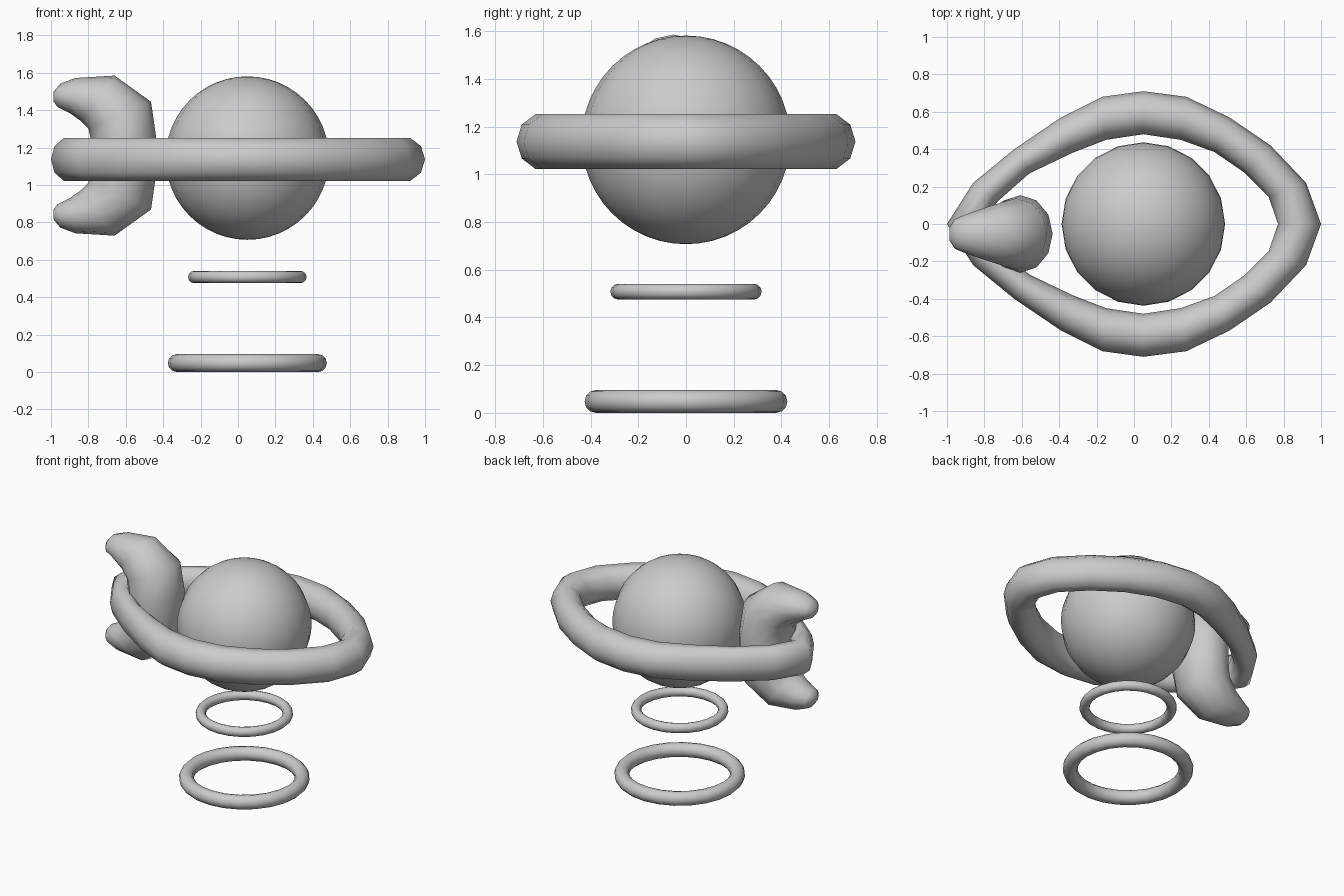
import bpy, bmesh, math
from mathutils import Vector

if "Cube" in bpy.data.objects:
    bpy.data.objects.remove(bpy.data.objects["Cube"])

CX = 0.05  # shared axis of ball and rings


def loft(name, sections, sides, closed):
    """Skin ellipses given as (outer point, inner point, half-width vector)."""
    bm = bmesh.new()
    loops = []
    for outer, inner, perp in sections:
        o, i, p = Vector(outer), Vector(inner), Vector(perp)
        mid, arm = (o + i) / 2, (o - i) / 2
        loops.append([bm.verts.new(mid + arm * math.cos(a) + p * math.sin(a))
                      for a in (2 * math.pi * k / sides for k in range(sides))])
    n = len(loops)
    for s in range(n if closed else n - 1):
        a, b = loops[s], loops[(s + 1) % n]
        for k in range(sides):
            j = (k + 1) % sides
            bm.faces.new((a[k], a[j], b[j], b[k]))
    if not closed:
        bm.faces.new(loops[0])
        bm.faces.new(loops[-1])
    bmesh.ops.recalc_face_normals(bm, faces=bm.faces)
    for f in bm.faces:
        f.smooth = True
    me = bpy.data.meshes.new(name)
    bm.to_mesh(me)
    bm.free()
    ob = bpy.data.objects.new(name, me)
    bpy.context.collection.objects.link(ob)
    return ob


# Central ball
bpy.ops.mesh.primitive_uv_sphere_add(segments=20, ring_count=24, radius=0.437,
                                     location=(CX, 0, 1.144))
bpy.context.object.name = "ball"
bpy.ops.object.shade_smooth()

# Two floating rings below the ball
for name, z, outer, minor in (("small_ring", 0.508, 0.317, 0.033),
                              ("base_ring", 0.048, 0.425, 0.048)):
    bpy.ops.mesh.primitive_torus_add(major_radius=outer - minor, minor_radius=minor,
                                     major_segments=24, minor_segments=12,
                                     location=(CX, 0, z))
    bpy.context.object.name = name
    bpy.ops.object.shade_smooth()

# Teardrop ring around the ball: outer x, y and inner x, y for one half
half = [(-1, 0, -0.80, 0), (-0.86, 0.22, -0.73, 0.12), (-0.64, 0.40, -0.56, 0.27),
        (-0.39, 0.57, -0.33, 0.38), (-0.17, 0.68, -0.15, 0.45), (0.05, 0.71, 0.05, 0.48),
        (0.28, 0.68, 0.25, 0.45), (0.51, 0.57, 0.43, 0.385), (0.73, 0.42, 0.59, 0.275),
        (0.92, 0.22, 0.72, 0.145), (1, 0, 0.77, 0)]
full = half + [(a, -b, c, -d) for a, b, c, d in half[-2:0:-1]]
loft("teardrop_ring",
     [((a, b, 1.137), (c, d, 1.137), (0, 0, 0.121)) for a, b, c, d in full], 10, True)

# Crescent tail: outer x, z and inner x, z and half width, mirrored about its middle
MID, Y = 1.157, -0.053
arm = [(-0.435, 0.08, -0.78, 0.06, 0.207), (-0.465, 0.288, -0.80, 0.145, 0.19),
       (-0.66, 0.428, -0.84, 0.185, 0.155), (-0.87, 0.415, -0.90, 0.228, 0.11),
       (-0.95, 0.385, -0.965, 0.26, 0.08), (-0.987, 0.34, -0.987, 0.29, 0.035)]
lower = [(a, -b, c, -d, w) for a, b, c, d, w in reversed(arm)]
loft("crescent_tail",
     [((a, Y, MID + b), (c, Y, MID + d), (0, w, 0)) for a, b, c, d, w in lower + arm],
     12, False)
